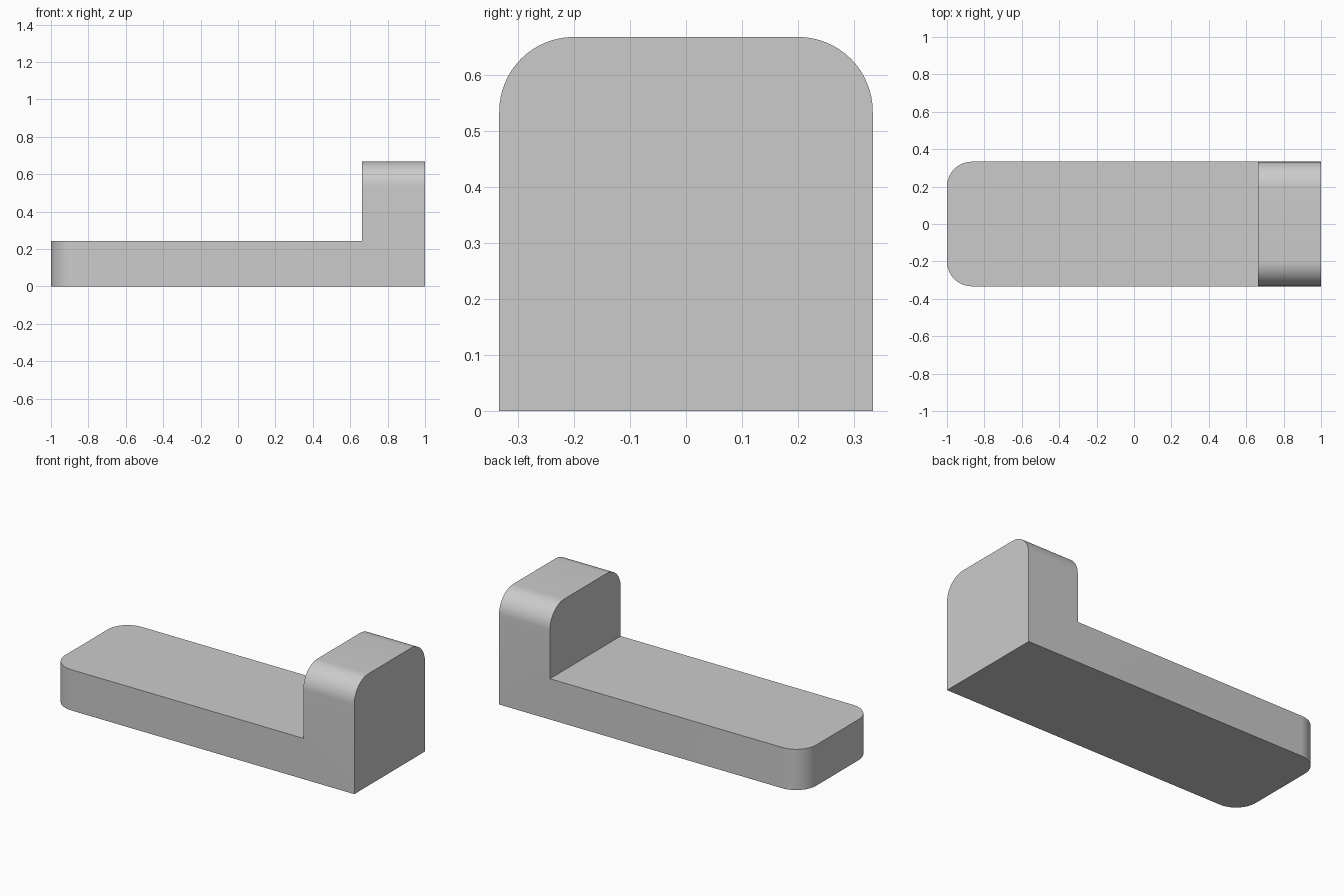
import bpy, bmesh, math

cube = bpy.data.objects.get("Cube")
if cube:
    bpy.data.objects.remove(cube, do_unlink=True)

HALF_WIDTH = 0.333
RADIUS = 0.133
HEIGHT = 0.667
STEP_X, STEP_Z = 0.664, 0.243

# Plain grey
grey = bpy.data.materials.new("light grey")
grey.use_nodes = True
colour = (0.6, 0.6, 0.6, 1)
grey.diffuse_color = colour
grey.node_tree.nodes["Principled BSDF"].inputs["Base Color"].default_value = colour

# Side profile of the plate and its end block, extruded across the width
profile = [(-1, 0), (1, 0), (1, HEIGHT), (STEP_X, HEIGHT), (STEP_X, STEP_Z), (-1, STEP_Z)]
bm = bmesh.new()
face = bm.faces.new([bm.verts.new((x, -HALF_WIDTH, z)) for x, z in profile])
ext = bmesh.ops.extrude_face_region(bm, geom=[face])
moved = [v for v in ext["geom"] if isinstance(v, bmesh.types.BMVert)]
bmesh.ops.translate(bm, verts=moved, vec=(0, 2 * HALF_WIDTH, 0))
bmesh.ops.recalc_face_normals(bm, faces=bm.faces)


# Round the upright corners of the free end and the long top edges of the block
def is_rounded(edge):
    a, b = (v.co for v in edge.verts)
    if abs(a.y - b.y) > 0.01:
        return False
    free_end = max(a.x, b.x) < -0.99
    block_top = min(a.z, b.z) > HEIGHT - 0.01
    return free_end or block_top


bmesh.ops.bevel(bm, geom=[e for e in bm.edges if is_rounded(e)], offset=RADIUS,
                offset_type='OFFSET', segments=16, profile=0.5, affect='EDGES')

mesh = bpy.data.meshes.new("stepped_plate")
bm.to_mesh(mesh)
bm.free()
mesh.materials.append(grey)
plate = bpy.data.objects.new("stepped_plate", mesh)
bpy.context.collection.objects.link(plate)

# Smooth rounds, sharp corners
bpy.context.view_layer.objects.active = plate
plate.select_set(True)
bpy.ops.object.shade_smooth_by_angle(angle=math.radians(30))
